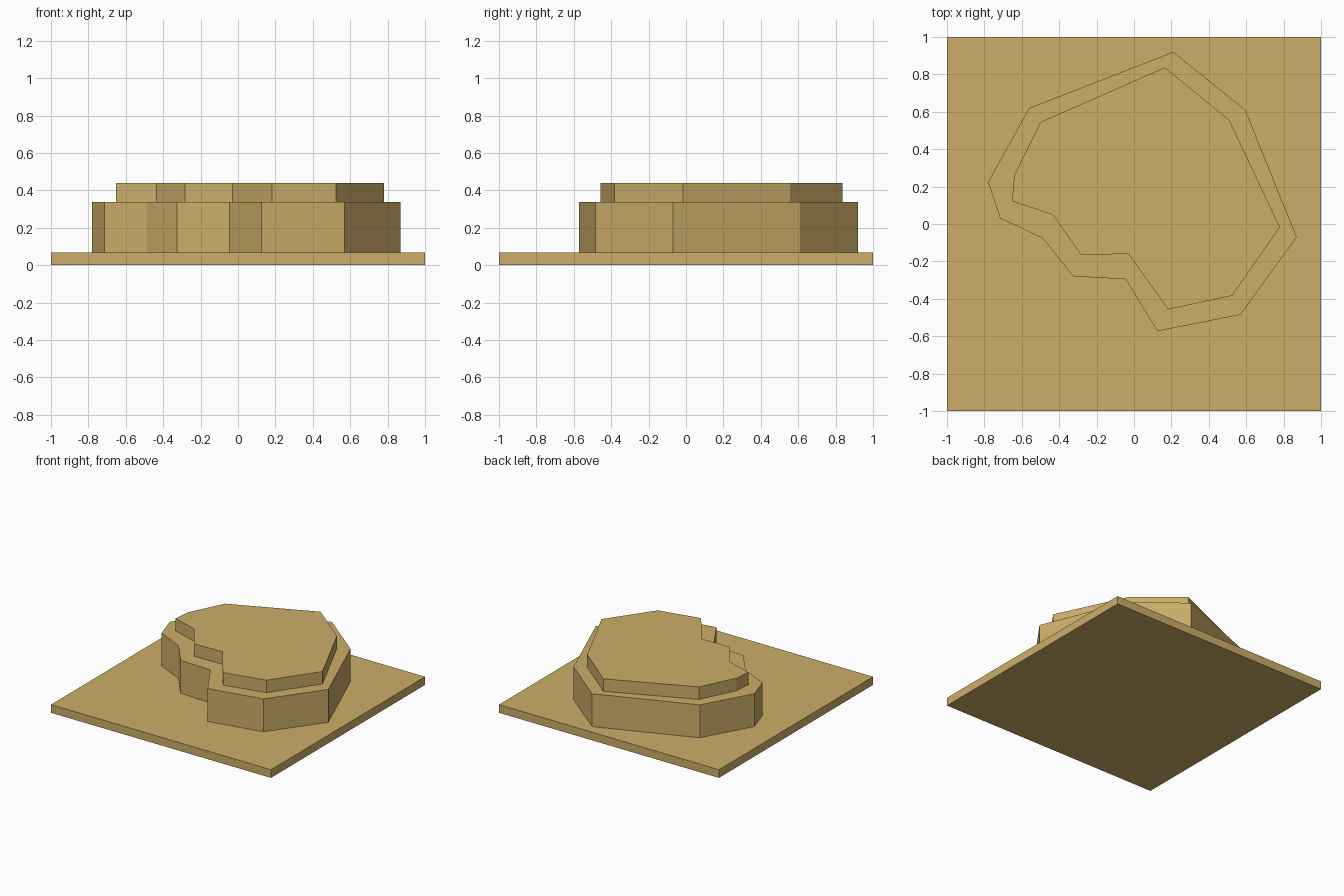
import bpy, bmesh

if "Cube" in bpy.data.objects:
    bpy.data.objects.remove(bpy.data.objects["Cube"])

# Single sandy colour
sand = bpy.data.materials.new("sand tan")
sand.diffuse_color = (0.60, 0.42, 0.14, 1)
sand.use_nodes = True
sand.node_tree.nodes["Principled BSDF"].inputs["Base Color"].default_value = sand.diffuse_color


def prism(name, outline, z0, z1):
    """Extrude a flat outline straight up from z0 to z1."""
    bm = bmesh.new()
    face = bm.faces.new([bm.verts.new((x, y, z0)) for x, y in outline])
    top = bmesh.ops.extrude_face_region(bm, geom=[face])["geom"]
    bmesh.ops.translate(bm, vec=(0, 0, z1 - z0),
                        verts=[v for v in top if isinstance(v, bmesh.types.BMVert)])
    bmesh.ops.recalc_face_normals(bm, faces=bm.faces)
    mesh = bpy.data.meshes.new(name)
    bm.to_mesh(mesh)
    bm.free()
    mesh.materials.append(sand)
    obj = bpy.data.objects.new(name, mesh)
    bpy.context.collection.objects.link(obj)


# Square ground slab
prism("ground_slab", [(-1, -1), (1, -1), (1, 1), (-1, 1)], 0, 0.067)

# Tall lower terrace
prism("lower_terrace", [
    (0.21, 0.92), (0.595, 0.61), (0.87, -0.07), (0.57, -0.485), (0.125, -0.573),
    (-0.045, -0.295), (-0.325, -0.28), (-0.49, -0.075), (-0.715, 0.03),
    (-0.78, 0.225), (-0.56, 0.62)], 0.067, 0.337)

# Thin upper terrace
prism("upper_terrace", [
    (0.165, 0.837), (0.51, 0.555), (0.78, -0.017), (0.525, -0.383), (0.182, -0.457),
    (-0.03, -0.16), (-0.283, -0.165), (-0.435, 0.05), (-0.652, 0.122),
    (-0.64, 0.26), (-0.50, 0.545)], 0.337, 0.44)
